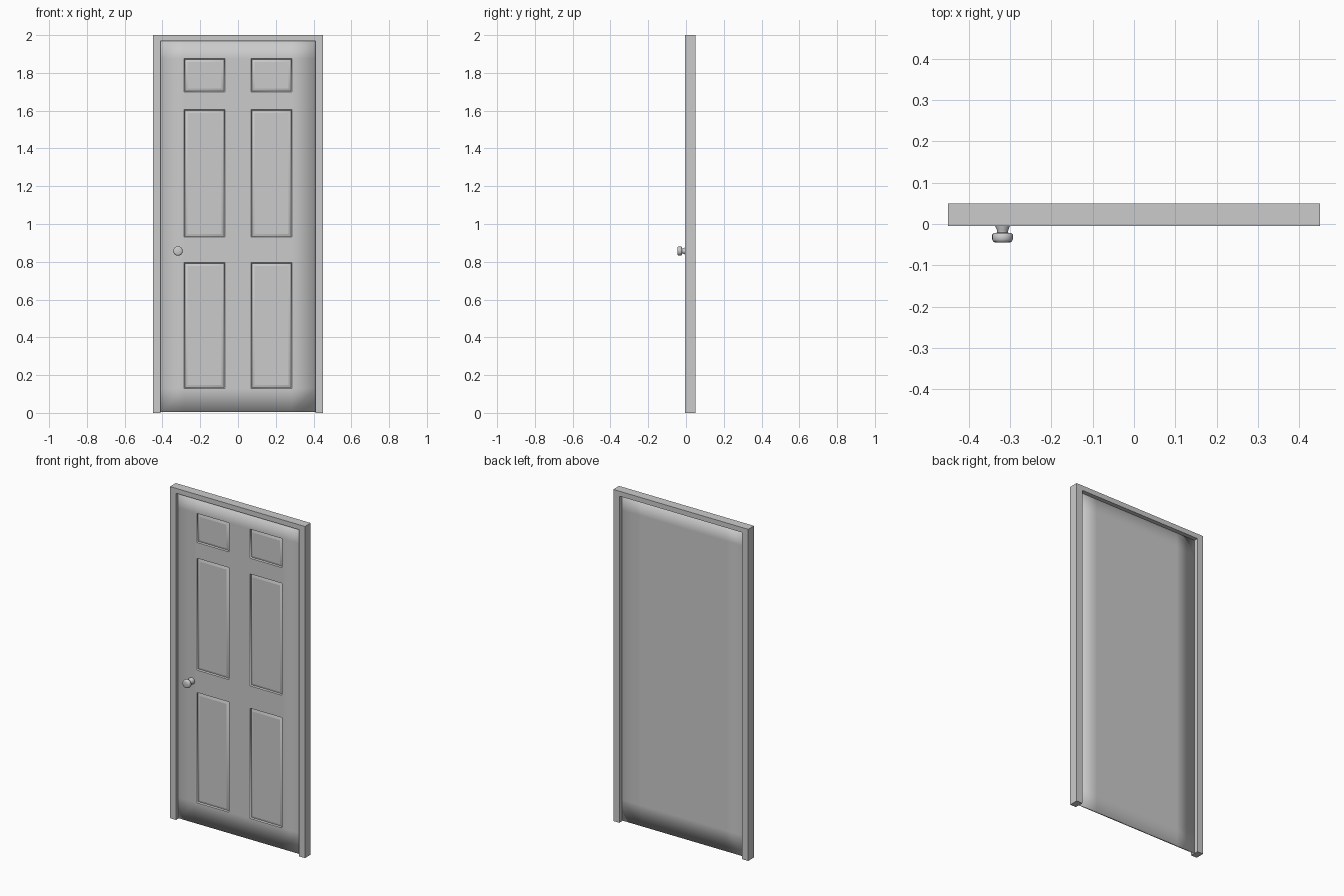
import bpy, bmesh, math
from mathutils import Matrix

cube = bpy.data.objects.get("Cube")
if cube:
    bpy.data.objects.remove(cube, do_unlink=True)

# One plain grey for everything
grey = bpy.data.materials.new("plain_grey")
grey.use_nodes = True
colour = (0.6, 0.6, 0.6, 1)
grey.diffuse_color = colour
grey.node_tree.nodes["Principled BSDF"].inputs["Base Color"].default_value = colour


def finish(name, bm):
    bmesh.ops.recalc_face_normals(bm, faces=bm.faces)
    mesh = bpy.data.meshes.new(name)
    bm.to_mesh(mesh)
    bm.free()
    mesh.materials.append(grey)
    obj = bpy.data.objects.new(name, mesh)
    bpy.context.collection.objects.link(obj)
    return obj


# Door frame: an upside-down U profile extruded through the wall depth
bm = bmesh.new()
outer, inner, top, lintel = 0.45, 0.41, 2.0, 1.97
half = [(outer, 0), (outer, top)]
profile = half + [(-x, z) for x, z in reversed(half)]
half = [(inner, 0), (inner, lintel)]
profile += [(-x, z) for x, z in half] + list(reversed(half))
face = bm.faces.new([bm.verts.new((x, -0.005, z)) for x, z in profile])
solid = bmesh.ops.extrude_face_region(bm, geom=[face])
verts = [v for v in solid["geom"] if isinstance(v, bmesh.types.BMVert)]
bmesh.ops.translate(bm, verts=verts, vec=(0, 0.055, 0))
finish("door_frame", bm)

# Door leaf: front and back grids joined round the rim
FRONT, BACK = 0.014, 0.024
columns = [-0.41, -0.285, -0.07, 0.07, 0.285, 0.41]
rows = [0.004, 0.13, 0.795, 0.93, 1.605, 1.70, 1.875, 1.97]
bm = bmesh.new()
panels = []
for y in (FRONT, BACK):
    grid = [[bm.verts.new((x, y, z)) for x in columns] for z in rows]
    for r in range(len(rows) - 1):
        for c in range(len(columns) - 1):
            f = bm.faces.new((grid[r][c], grid[r][c + 1],
                              grid[r + 1][c + 1], grid[r + 1][c]))
            if y == FRONT and r % 2 == 1 and c % 2 == 1:
                panels.append(f)
rim = [e for e in bm.edges if e.is_boundary]
bmesh.ops.bridge_loops(bm, edges=rim)
bmesh.ops.recalc_face_normals(bm, faces=bm.faces)
for f in bm.faces:
    f.smooth = True

# Six panels: a crisp sunken moulding, then a softly raised field
for f in panels:
    for e in f.edges:
        e.smooth = False
    bmesh.ops.inset_individual(bm, faces=[f], thickness=0.006, depth=-0.008)
    for e in f.edges:
        e.smooth = False
    bmesh.ops.inset_individual(bm, faces=[f], thickness=0.018, depth=0.006)
for f in bm.faces:
    f.smooth = True
finish("door_leaf", bm)

# Door knob: a lathed profile of radius and distance out from the door
bm = bmesh.new()
knob = [(0.020, -0.016), (0.018, 0.005), (0.014, 0.014), (0.013, 0.021),
        (0.021, 0.022), (0.025, 0.026), (0.025, 0.037), (0.022, 0.043),
        (0.017, 0.045), (0, 0.045)]
points = [bm.verts.new((r, 0, d)) for r, d in knob]
edges = [bm.edges.new(pair) for pair in zip(points, points[1:])]
bmesh.ops.spin(bm, geom=points + edges, axis=(0, 0, 1), cent=(0, 0, 0),
               angle=math.tau, steps=24)
bmesh.ops.remove_doubles(bm, verts=bm.verts, dist=0.0001)
bmesh.ops.transform(bm, verts=bm.verts, matrix=Matrix.Translation((-0.318, 0, 0.857))
                    @ Matrix.Rotation(math.pi / 2, 4, "X"))
handle = finish("door_knob", bm)
bpy.context.view_layer.objects.active = handle
handle.select_set(True)
bpy.ops.object.shade_smooth_by_angle(angle=math.radians(50))
